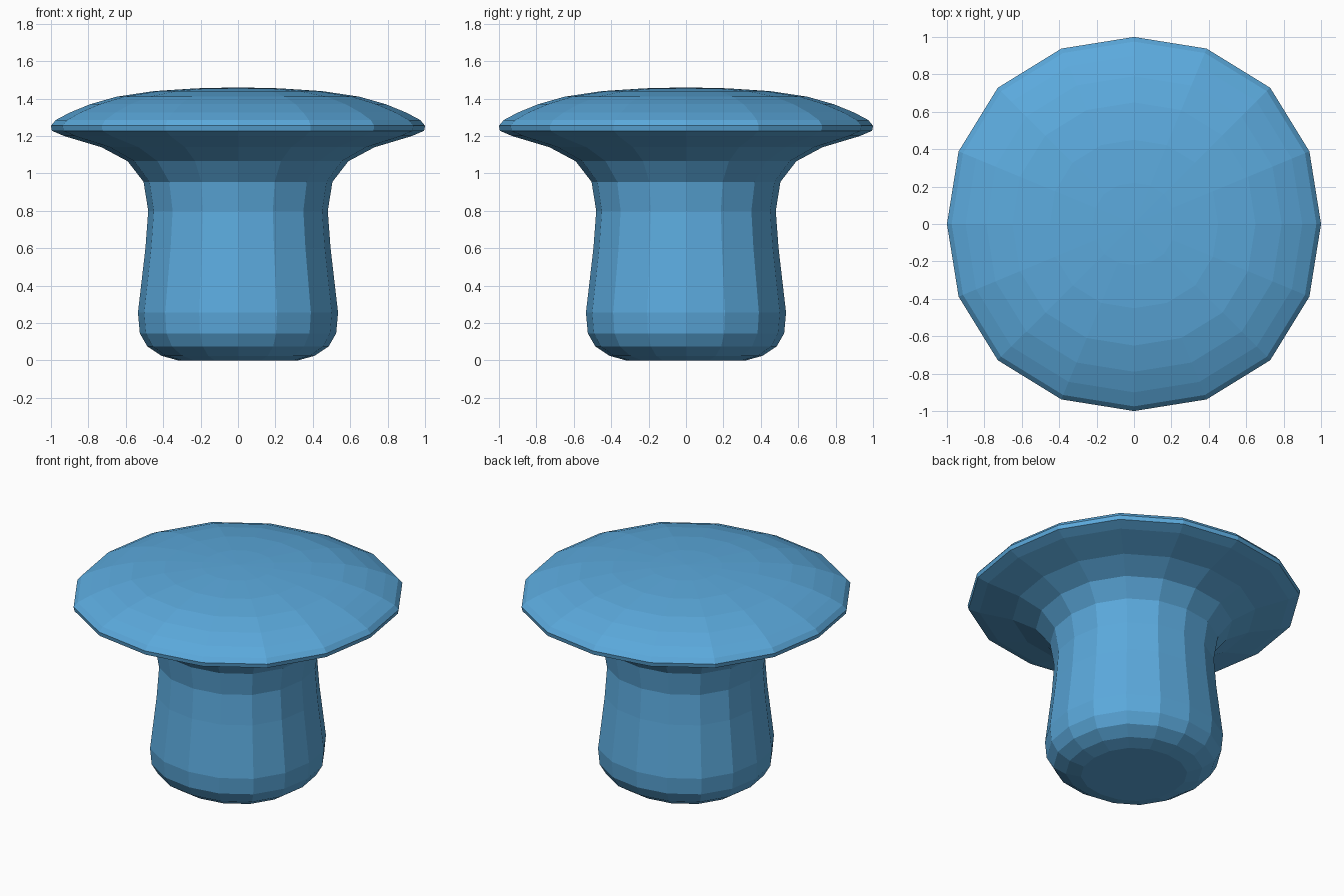
import bpy
import bmesh
from math import sin, cos, pi

cube = bpy.data.objects.get("Cube")
if cube:
    bpy.data.objects.remove(cube, do_unlink=True)

# Single blue finish
blue = bpy.data.materials.new("sky_blue")
blue.use_nodes = True
colour = (0.105, 0.40, 0.72, 1.0)
blue.diffuse_color = colour
blue.node_tree.nodes["Principled BSDF"].inputs["Base Color"].default_value = colour

SIDES = 16
# Radius and height, from the underside up the stem and over the cap
PROFILE = [
    (0.2, 0.0), (0.32, 0.0), (0.41, 0.025), (0.485, 0.075), (0.525, 0.145),
    (0.535, 0.255), (0.495, 0.6), (0.48, 0.8), (0.505, 0.955),
    (0.59, 1.065), (0.73, 1.14), (0.93, 1.2), (0.995, 1.228),
    (1.0, 1.255), (0.975, 1.285), (0.9, 1.325), (0.79, 1.37),
    (0.65, 1.41), (0.45, 1.44), (0.22, 1.455),
]


def ring(bm, radius, z):
    """A slightly squared circle, fuller on its diagonals."""
    verts = []
    for i in range(SIDES):
        a = 2 * pi * i / SIDES
        r = radius * (1 + 0.03 * sin(2 * a) ** 2)
        verts.append(bm.verts.new((r * cos(a), r * sin(a), z)))
    return verts


def close(bm, loop, z):
    """Close a ring with a fan around a centre point."""
    centre = bm.verts.new((0, 0, z))
    for i in range(SIDES):
        bm.faces.new((loop[i], loop[(i + 1) % SIDES], centre))


# Mushroom-shaped knob, one continuous faceted skin
bm = bmesh.new()
rings = [ring(bm, r, z) for r, z in PROFILE]
for low, high in zip(rings, rings[1:]):
    for i in range(SIDES):
        j = (i + 1) % SIDES
        bm.faces.new((low[i], low[j], high[j], high[i]))
close(bm, rings[0], 0.0)
close(bm, rings[-1], 1.46)
bmesh.ops.recalc_face_normals(bm, faces=bm.faces)

mesh = bpy.data.meshes.new("mushroom_knob")
bm.to_mesh(mesh)
bm.free()
mesh.materials.append(blue)
knob = bpy.data.objects.new("mushroom_knob", mesh)
bpy.context.collection.objects.link(knob)
